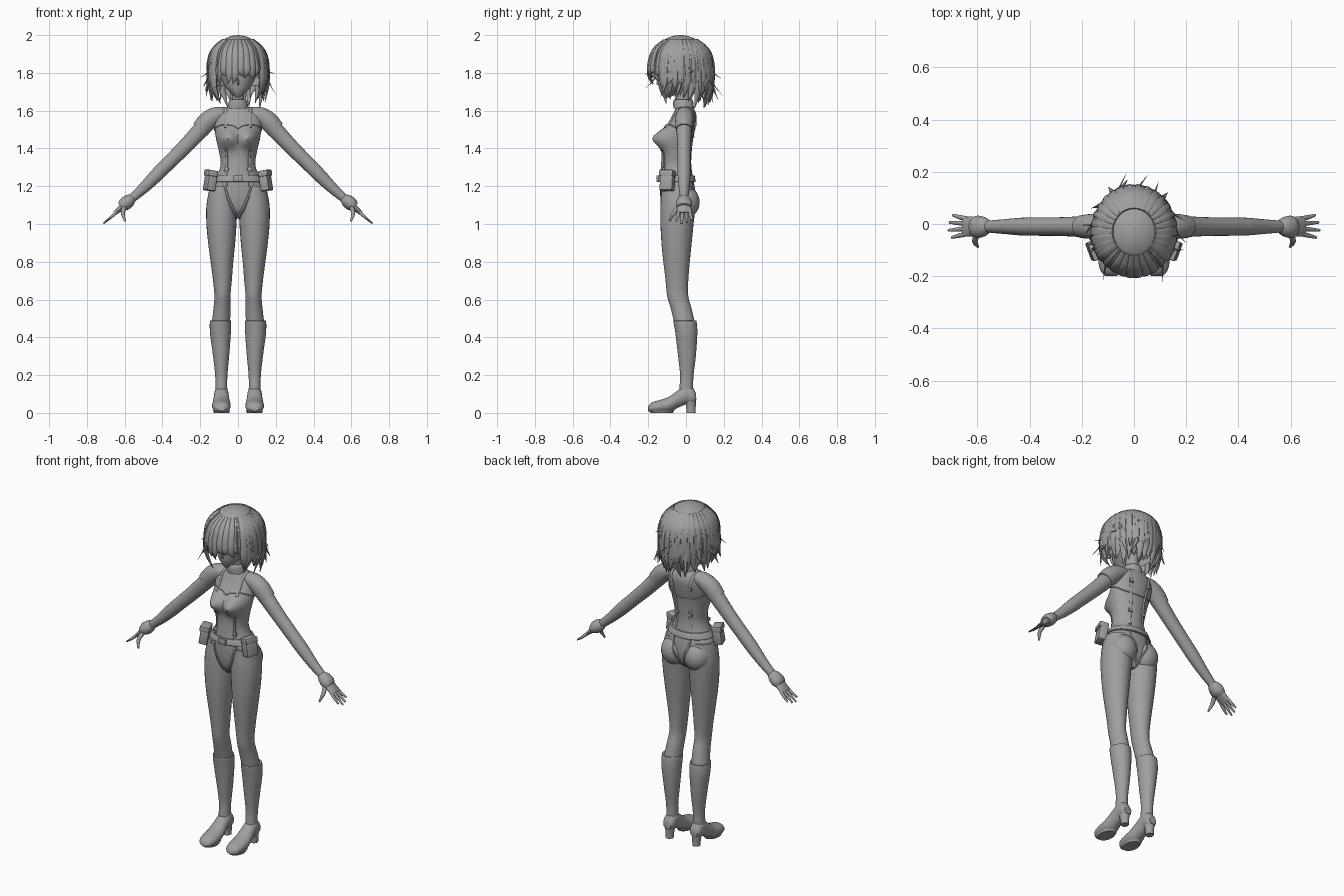
import bpy, bmesh, math, random
from mathutils import Vector, Matrix
from mathutils.bvhtree import BVHTree

if "Cube" in bpy.data.objects:
    bpy.data.objects.remove(bpy.data.objects["Cube"])

random.seed(4)
GREY = bpy.data.materials.new("plain_grey")
GREY.diffuse_color = (0.35, 0.35, 0.35, 1)
GREY.use_nodes = True
GREY.node_tree.nodes["Principled BSDF"].inputs["Base Color"].default_value = GREY.diffuse_color
V = Vector


def finish(name, bm, mirror=False):
    bmesh.ops.recalc_face_normals(bm, faces=bm.faces)
    me = bpy.data.meshes.new(name)
    bm.to_mesh(me)
    bm.free()
    me.materials.append(GREY)
    ob = bpy.data.objects.new(name, me)
    bpy.context.collection.objects.link(ob)
    if mirror:
        ob.modifiers.new("mirror", "MIRROR").use_mirror_merge = False
    return ob


def spline(rows, k=4):
    """Smooth interpolation through rows of numbers."""
    out = []
    for i in range(len(rows) - 1):
        a, b, c, d = (rows[max(0, i - 1)], rows[i], rows[i + 1], rows[min(len(rows) - 1, i + 2)])
        for j in range(k):
            t = j / k
            out.append([0.5 * (2 * q + (r - p) * t + (2 * p - 5 * q + 4 * r - s) * t * t
                               + (3 * q - p - 3 * r + s) * t ** 3) for p, q, r, s in zip(a, b, c, d)])
    return out + [list(rows[-1])]


def skin(name, strands, n=24, mirror=False, shape=None):
    """Skin elliptical sections (centre, half axis, half axis) into closed tubes."""
    bm = bmesh.new()
    for sections in strands:
        prev = first = None
        for c, u, v in sections:
            ring = []
            for i in range(n):
                a = 2 * math.pi * i / n
                p = c + u * math.cos(a) + v * math.sin(a)
                ring.append(bm.verts.new(shape(p) if shape else p))
            if prev:
                for i in range(n):
                    bm.faces.new((prev[i], prev[(i + 1) % n], ring[(i + 1) % n], ring[i]))
            else:
                first = ring
            prev = ring
        bm.faces.new(first)
        bm.faces.new(prev)
    return finish(name, bm, mirror)


def stack(rows, k=4):
    """Level sections from rows of z, x0, x1, y0, y1."""
    return [(V(((x0 + x1) / 2, (y0 + y1) / 2, z)), V(((x1 - x0) / 2, 0, 0)), V((0, (y1 - y0) / 2, 0)))
            for z, x0, x1, y0, y1 in spline(rows, k)]


def centred(rows):
    return [(z, -w, w, a, b) for z, w, a, b in rows]


def tube(rows, side, k=4):
    """Sections along a path of x, y, z, half width along side, half thickness."""
    rows = spline(rows, k)
    out = []
    for i, r in enumerate(rows):
        t = (V(rows[min(i + 1, len(rows) - 1)][:3]) - V(rows[max(i - 1, 0)][:3])).normalized()
        u = (V(side) - t * t.dot(V(side))).normalized()
        out.append((V(r[:3]), u * r[3], t.cross(u) * r[4]))
    return out


def ball(name, c, r, mirror=True, seg=28):
    bm = bmesh.new()
    bmesh.ops.create_uvsphere(bm, u_segments=seg, v_segments=seg // 2 + 4, radius=1,
                              matrix=Matrix.Translation(c) @ Matrix.Diagonal((*r, 1)))
    return finish(name, bm, mirror)


def box(name, c, size, turn=0, tilt=0, bevel=0.004, mirror=True):
    bm = bmesh.new()
    m = Matrix.Translation(c) @ Matrix.Rotation(turn, 4, 'Z') @ Matrix.Rotation(tilt, 4, 'Y')
    bmesh.ops.create_cube(bm, size=1, matrix=m @ Matrix.Diagonal((*size, 1)))
    bmesh.ops.bevel(bm, geom=bm.edges[:], offset=bevel, segments=2, affect='EDGES', profile=0.5)
    return finish(name, bm, mirror)


# Torso, with the bust swelling out of the front
def bust(p):
    if p.y < -0.04:
        g = math.exp(-((abs(p.x) - 0.055) / 0.05) ** 2 - ((p.z - 1.455) / 0.05) ** 2)
        p.y -= 0.062 * g * min(1, (-0.04 - p.y) / 0.05)
    return p


torso = skin("torso", [stack(centred([
    (1.03, .02, -.085, .0), (1.07, .085, -.12, .035), (1.12, .14, -.133, .05), (1.18, .15, -.138, .048),
    (1.24, .12, -.138, .038), (1.31, .092, -.132, .028), (1.38, .1, -.128, .03), (1.45, .116, -.127, .038),
    (1.52, .125, -.1, .052), (1.57, .12, -.075, .056), (1.605, .085, -.058, .045), (1.625, .045, -.05, .03)]))],
    40, shape=bust)
seat = ball("buttock", (.074, -.005, 1.115), (.078, .077, .085))

# Legs and knee boots
leg = skin("leg", [stack([
    (1.2, .02, .148, -.128, .03), (1.1, .005, .167, -.135, .048), (1.0, .008, .167, -.135, .04),
    (.9, .015, .158, -.13, .03), (.8, .025, .145, -.12, .02), (.7, .033, .132, -.108, .012),
    (.62, .04, .125, -.1, .012), (.55, .04, .13, -.08, .03), (.47, .042, .14, -.06, .048)])], 28, True)
skin("boot_shaft", [stack([
    (.487, .04, .144, -.062, .052), (.482, .036, .149, -.066, .056), (.42, .038, .148, -.056, .06),
    (.3, .047, .132, -.042, .052), (.2, .056, .121, -.031, .04), (.14, .057, .12, -.034, .038),
    (.09, .056, .122, -.035, .04)])], 28, True)
foot = spline([(.054, .06, .1, .024), (.035, .045, .135, .035), (0, .045, .148, .038), (-.04, .028, .122, .041),
               (-.09, .004, .085, .048), (-.14, 0, .068, .049), (-.18, 0, .056, .04), (-.2, .01, .035, .02)])


def flat_sole(p):
    p.z = max(p.z, 0)
    return p


skin("boot_foot", [[(V((.088, y, (a + b) / 2)), V((w, 0, 0)), V((0, 0, (b - a) / 2))) for y, a, b, w in foot]],
     24, True, flat_sole)
skin("boot_sole", [stack([(0, .048, .128, -.186, -.07), (.012, .042, .134, -.195, -.06)], 1)], 24, True)
skin("boot_heel", [stack([(0, .066, .11, .004, .05), (.04, .064, .112, .0, .052), (.08, .056, .12, -.015, .055)], 2)],
     16, True)

# Arms, sleeves and hands
skin("arm", [tube([
    (.1, -.005, 1.58, .04, .036), (.14, -.008, 1.56, .043, .046), (.2, -.01, 1.495, .04, .044),
    (.28, -.01, 1.41, .036, .04), (.37, -.01, 1.32, .035, .037), (.43, -.01, 1.26, .034, .036),
    (.5, -.01, 1.19, .028, .029), (.58, -.01, 1.12, .021, .021)], (0, 1, 0))], 24, True)
skin("sleeve", [tube([
    (.07, -.005, 1.585, .04, .034), (.115, -.007, 1.575, .047, .045), (.16, -.009, 1.545, .048, .051),
    (.2, -.01, 1.5, .044, .048)], (0, 1, 0))], 24, True)
skin("glove_cuff", [tube([
    (.555, -.01, 1.14, .022, .022), (.575, -.01, 1.125, .037, .033), (.6, -.011, 1.105, .043, .035),
    (.618, -.011, 1.09, .036, .025)], (0, 1, 0))], 20, True)
skin("palm", [tube([
    (.59, -.01, 1.11, .028, .018), (.62, -.01, 1.085, .038, .016), (.652, -.01, 1.056, .038, .011)], (0, 1, 0))],
    16, True)
fingers = [tube([(.635, y0, 1.072, .0095, .009), (.665, y1, 1.042, .009, .008),
                 (tip, y2, 1.715 - tip, .005, .004)], (0, 1, 0), 3)
           for y0, y1, y2, tip in ((-.037, -.043, -.052, .7), (-.018, -.02, -.024, .712),
                                   (.001, .003, .006, .708), (.019, .025, .034, .695))]
fingers.append(tube([(.598, -.03, 1.095, .013, .013), (.61, -.066, 1.058, .011, .011),
                     (.598, -.087, 1.015, .005, .005)], (1, 0, 0), 3))
skin("fingers", fingers, 10, True)

# Neck, collar, head
skin("neck", [stack(centred([(1.59, .04, -.05, .03), (1.65, .033, -.05, .022), (1.74, .034, -.06, .02)]))])
skin("collar", [stack(centred([(1.612, .056, -.066, .042), (1.635, .052, -.068, .04), (1.655, .046, -.066, .036),
                               (1.66, .04, -.06, .03)]), 3)])
skin("head", [stack(centred([
    (1.67, .012, -.118, -.085), (1.69, .034, -.132, -.05), (1.72, .063, -.143, .0), (1.76, .086, -.149, .06),
    (1.82, .1, -.155, .09), (1.88, .1, -.152, .09), (1.94, .07, -.12, .06), (1.96, .03, -.07, .02)]))], 32)
skin("nose", [stack(centred([(1.735, .003, -.148, -.13), (1.742, .007, -.157, -.13), (1.775, .003, -.15, -.13)]))], 10)

# Hair cap, open over the face and neck
HC, HR = V((0, -.03, 1.835)), V((.15, .165, .165))
bm = bmesh.new()
bmesh.ops.create_uvsphere(bm, u_segments=40, v_segments=28, radius=1,
                          matrix=Matrix.Translation(HC) @ Matrix.Diagonal((*HR, 1)))
gone = [f for f in bm.faces if f.calc_center_median().z < (1.85 if f.calc_center_median().y < -.09 else 1.735)]
bmesh.ops.delete(bm, geom=gone, context='FACES')
finish("hair_cap", bm)


def lock(deg, end_z, end_r, w, thick=.011, lift=1.02, drift=0):
    """One tapered lock running over the skull and hanging to a tip."""
    rows = []
    mid_z = 1.83 * .5 + end_z * .5
    for theta, z, r, s in ((32, 0, 0, .45), (58, 0, 0, 1), (84, 0, 0, 1),
                           (0, mid_z, lift + .01, .85), (0, end_z, end_r, .06)):
        if theta:
            r = lift * math.sin(math.radians(theta))
            z = HC.z + HR.z * math.cos(math.radians(theta))
        a = math.radians(deg + (drift if s == .06 else 0))
        rows.append((HR.x * r * math.sin(a), HC.y - HR.y * r * math.cos(a), z, w * s, thick * max(s, .15)))
    a = math.radians(deg)
    return tube(rows, (math.cos(a), math.sin(a), 0), 4)


R = random.uniform
# Fringe
skin("fringe", [lock(-54 + 12 * i, 1.755 + R(-.025, .03), R(.9, .98), .021, .009, 1.01, R(-10, 10))
                for i in range(10)], 8)
# Side and back locks in two layers
locks = []
for i in range(23):
    d = 58 + i * 244 / 22
    back = abs(d - 180) < 60
    locks.append(lock(d, R(1.61, 1.67) if back else R(1.635, 1.69), R(.72, .98), .028, .014, 1.0, R(-8, 8)))
for i in range(20):
    locks.append(lock(64 + i * 12.2, R(1.64, 1.74), R(.95, 1.25), .014, .009, 1.05, R(-14, 14)))
skin("hair_locks", locks, 8)
# Loose thin strands
skin("loose_strands", [lock(d, R(1.68, 1.8), R(1.2, 1.38), .005, .004, 1.08, R(-12, 12))
                       for d in (42, 68, 88, 112, 150, 172, 200, 236, 262, 290, 318)], 6)

# Straps laid on the body surface
trees = [BVHTree.FromPolygons([v.co for v in o.data.vertices], [p.vertices for p in o.data.polygons])
         for o in (torso, seat, leg)]


def onto(p, lift):
    c = V((p.x * .6, -.045, min(p.z, 1.52)))
    d = (p - c).normalized()
    hits = [t.ray_cast(c + d, -d)[0] for t in trees]
    hits = [h for h in hits if h]
    return max(hits, key=lambda h: (h - c).length) + d * lift if hits else p


def strap(name, pts, w=.008, thick=.004, k=8):
    sections, path = [], [onto(V(p), .002) for p in spline(pts, k)]
    for i, p in enumerate(path):
        t = (path[min(i + 1, len(path) - 1)] - path[max(i - 1, 0)]).normalized()
        out = (p - V((p.x * .6, -.045, min(p.z, 1.52)))).normalized()
        u = t.cross(out).normalized()
        sections.append((p, u * w, u.cross(t) * thick))
    skin(name, [sections], 8, True)


strap("shoulder_strap", [(.078, -.14, 1.51), (.077, -.1, 1.57), (.074, -.03, 1.64), (.07, .05, 1.59),
                         (.06, .07, 1.5), (.05, .06, 1.4), (.055, .05, 1.27)])
strap("corset_strap", [(.07, -.15, 1.4), (.068, -.15, 1.33), (.072, -.15, 1.25)], .006)
strap("corset_edge", [(0, -.15, 1.505), (.05, -.16, 1.528), (.1, -.12, 1.53), (.13, -.03, 1.5),
                      (.1, .05, 1.47), (0, .06, 1.46)], .003, .003)
strap("front_harness", [(.085, -.15, 1.225), (.055, -.15, 1.14), (.022, -.14, 1.07), (.004, -.12, 1.035)], .006)
strap("back_harness", [(.06, .06, 1.22), (.05, .08, 1.16), (.025, .08, 1.1), (.008, .06, 1.05)], .006)
for name, p in (("front_buckle", (.07, -.15, 1.29)), ("hip_buckle", (.075, -.15, 1.21)),
                ("back_buckle", (.06, .06, 1.53)), ("lower_back_buckle", (.05, .06, 1.36))):
    box(name, onto(V(p), .004), (.026, .012, .02), bevel=.003)

# Belt with buckle and hip pouches
skin("belt", [stack(centred([(1.222, .134, -.146, .048), (1.225, .137, -.149, .051), (1.255, .123, -.147, .046),
                             (1.258, .12, -.144, .043)]), 1)], 40)
box("belt_buckle", (0, -.15, 1.24), (.05, .014, .034), mirror=False)
box("pouch", (.146, -.098, 1.228), (.048, .072, .105), -.35, -.16, .006)
box("pouch_flap", (.143, -.098, 1.268), (.054, .078, .032), -.35, -.16, .005)

# Smooth shading with sharp rims
bpy.ops.object.select_all(action='SELECT')
bpy.context.view_layer.objects.active = torso
bpy.ops.object.shade_smooth_by_angle(angle=math.radians(40))
